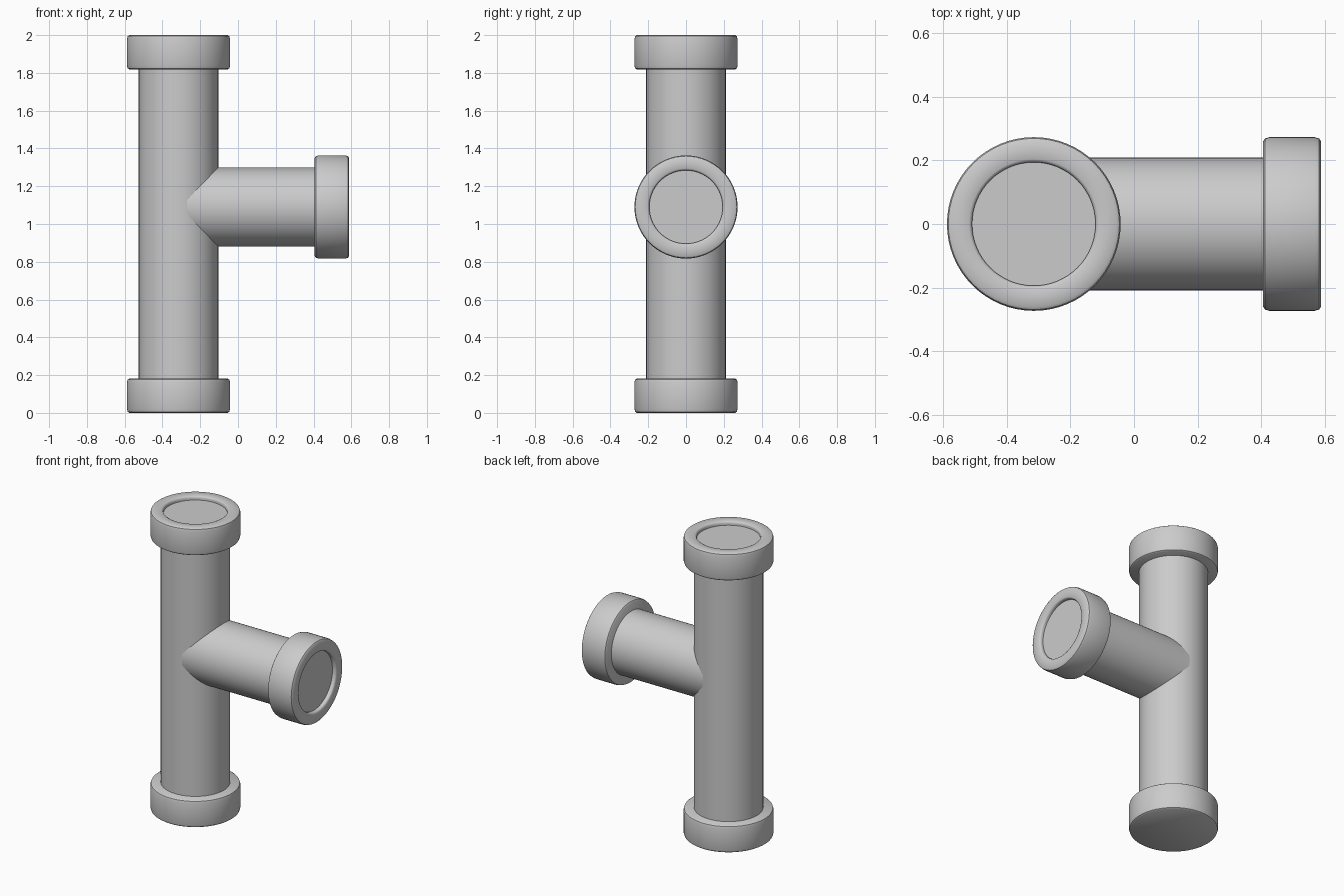
import bpy, bmesh, math
from mathutils import Matrix

if "Cube" in bpy.data.objects:
    bpy.data.objects.remove(bpy.data.objects["Cube"])

SEG = 64
AXIS_X = -0.315      # vertical pipe axis
BRANCH_Z = 1.09      # branch axis height
TURN = Matrix.Rotation(math.radians(90), 4, 'Y')   # local z -> world x


def lathe(name, profile, matrix):
    """Spin a (radius, height) profile round local z and cap both ends."""
    bm = bmesh.new()
    rings = []
    for r, z in profile:
        rings.append([bm.verts.new((r * math.cos(2 * math.pi * i / SEG),
                                    r * math.sin(2 * math.pi * i / SEG), z))
                      for i in range(SEG)])
    for a, b in zip(rings, rings[1:]):
        for i in range(SEG):
            j = (i + 1) % SEG
            bm.faces.new((a[i], a[j], b[j], b[i]))
    bm.faces.new(rings[0][::-1])
    bm.faces.new(rings[-1])
    bm.transform(matrix)
    bmesh.ops.recalc_face_normals(bm, faces=bm.faces)
    mesh = bpy.data.meshes.new(name)
    bm.to_mesh(mesh)
    bm.free()
    obj = bpy.data.objects.new(name, mesh)
    bpy.context.collection.objects.link(obj)
    bpy.ops.object.select_all(action='DESELECT')
    obj.select_set(True)
    bpy.context.view_layer.objects.active = obj
    bpy.ops.object.shade_smooth_by_angle(angle=math.radians(40))
    return obj


def place(x, z):
    return Matrix.Translation((x, 0, z))


# Collar: rounded outer edges; an open end has a shallow recessed disc
R, H = 0.273, 0.182
outer = [(R - 0.013, 0), (R - 0.004, 0.006), (R, 0.02),
         (R, H - 0.02), (R - 0.004, H - 0.006), (R - 0.013, H)]
recess = [(0.204, H), (0.197, H - 0.004), (0.194, H - 0.012), (0.194, H - 0.025)]

lathe("bottom_collar", outer, place(AXIS_X, 0))
lathe("top_collar", outer + recess, place(AXIS_X, 2 - H))
lathe("branch_collar", outer + recess, place(0.588 - H, BRANCH_Z) @ TURN)

# Pipes, ending inside their collars
lathe("main_pipe", [(0.2105, 0.05), (0.2105, 1.93)], place(AXIS_X, 0))
lathe("branch_pipe", [(0.2085, 0), (0.2085, 0.78)], place(-0.27, BRANCH_Z) @ TURN)
